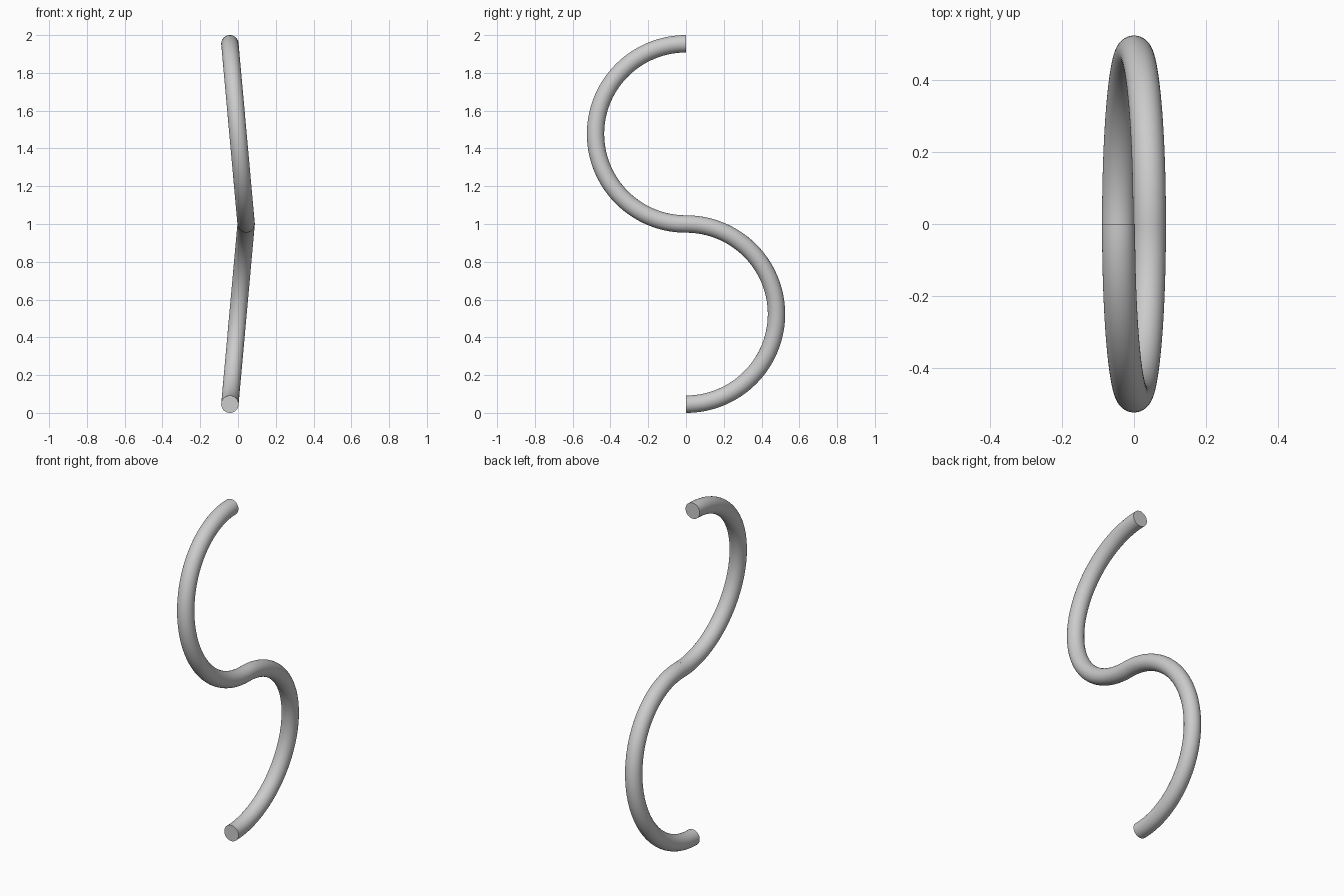
import bpy, bmesh, math
from mathutils import Matrix, Vector

cube = bpy.data.objects.get("Cube")
if cube:
    bpy.data.objects.remove(cube)

TUBE = 0.046                     # tube radius
LEAN = 0.043                     # sideways offset of the bend ends
RISE = (2 - 2 * TUBE) / 4        # half the height of one bend

# Plain grey metal
grey = bpy.data.materials.new("plain_grey")
grey.use_nodes = True
colour = (0.6, 0.6, 0.6, 1)
grey.diffuse_color = colour
grey.node_tree.nodes["Principled BSDF"].inputs["Base Color"].default_value = colour


def half_ring(name, centre_z, side):
    """Leaning half ring of round bar, swept from its upper end to its lower end.
    side = 1 bulges to the front, -1 to the back."""
    bm = bmesh.new()
    start = Vector((-side * LEAN, 0, centre_z + RISE))
    place = Matrix.Translation(start) @ Matrix.Rotation(math.pi / 2, 4, 'X')
    ring = bmesh.ops.create_circle(bm, segments=40, radius=TUBE, matrix=place)["verts"]
    edges = list({e for v in ring for e in v.link_edges})
    axis = Vector((RISE, 0, side * LEAN)).normalized()
    swept = bmesh.ops.spin(bm, geom=edges, cent=(0, 0, centre_z), axis=axis,
                           angle=side * math.pi, steps=72)
    # Flat caps on both ends
    last = [g for g in swept["geom_last"] if isinstance(g, bmesh.types.BMEdge)]
    for loop in (edges, last):
        bmesh.ops.contextual_create(bm, geom=loop)
    bmesh.ops.recalc_face_normals(bm, faces=bm.faces)
    mesh = bpy.data.meshes.new(name)
    bm.to_mesh(mesh)
    bm.free()
    mesh.materials.append(grey)
    obj = bpy.data.objects.new(name, mesh)
    bpy.context.collection.objects.link(obj)
    bpy.ops.object.select_all(action='DESELECT')
    obj.select_set(True)
    bpy.context.view_layer.objects.active = obj
    bpy.ops.object.shade_smooth_by_angle(angle=math.radians(35))


half_ring("upper_hook", 1 + RISE, 1)
half_ring("lower_hook", 1 - RISE, -1)
